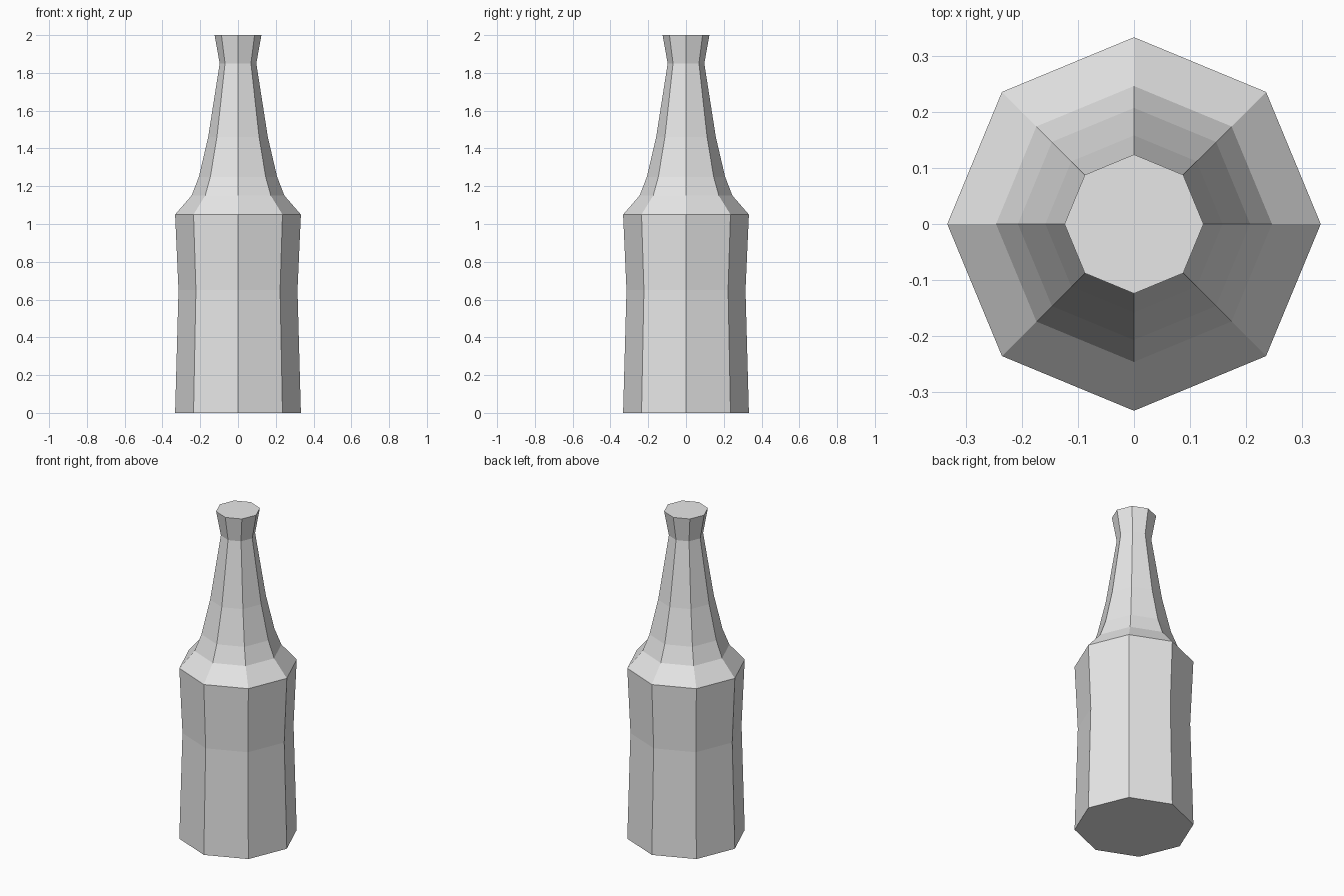
import bpy
import bmesh
import math

if "Cube" in bpy.data.objects:
    bpy.data.objects.remove(bpy.data.objects["Cube"])

SIDES = 8

# Outline of the bottle: (radius, height) from base to lip
PROFILE = [
    (0.333, 0.0),    # base
    (0.315, 0.65),   # slight waist
    (0.333, 1.05),   # shoulder edge
    (0.246, 1.15),
    (0.207, 1.25),
    (0.158, 1.46),   # neck
    (0.097, 1.85),
    (0.124, 2.0),    # flared lip
]

glass = bpy.data.materials.new("light grey")
glass.diffuse_color = (0.8, 0.8, 0.8, 1.0)
glass.use_nodes = True
glass.node_tree.nodes["Principled BSDF"].inputs["Base Color"].default_value = glass.diffuse_color


def lathe(name, profile, sides, material):
    """Closed, flat-shaded turned shape with capped ends."""
    bm = bmesh.new()
    rings = []
    for radius, z in profile:
        angles = [math.tau * i / sides for i in range(sides)]
        rings.append([bm.verts.new((radius * math.cos(a), radius * math.sin(a), z))
                      for a in angles])
    for low, high in zip(rings, rings[1:]):
        for i in range(sides):
            j = (i + 1) % sides
            bm.faces.new((low[i], low[j], high[j], high[i]))
    bm.faces.new(rings[0][::-1])
    bm.faces.new(rings[-1])
    mesh = bpy.data.meshes.new(name)
    bm.to_mesh(mesh)
    bm.free()
    mesh.materials.append(material)
    obj = bpy.data.objects.new(name, mesh)
    bpy.context.collection.objects.link(obj)
    return obj


# Eight-sided bottle
lathe("bottle", PROFILE, SIDES, glass)
